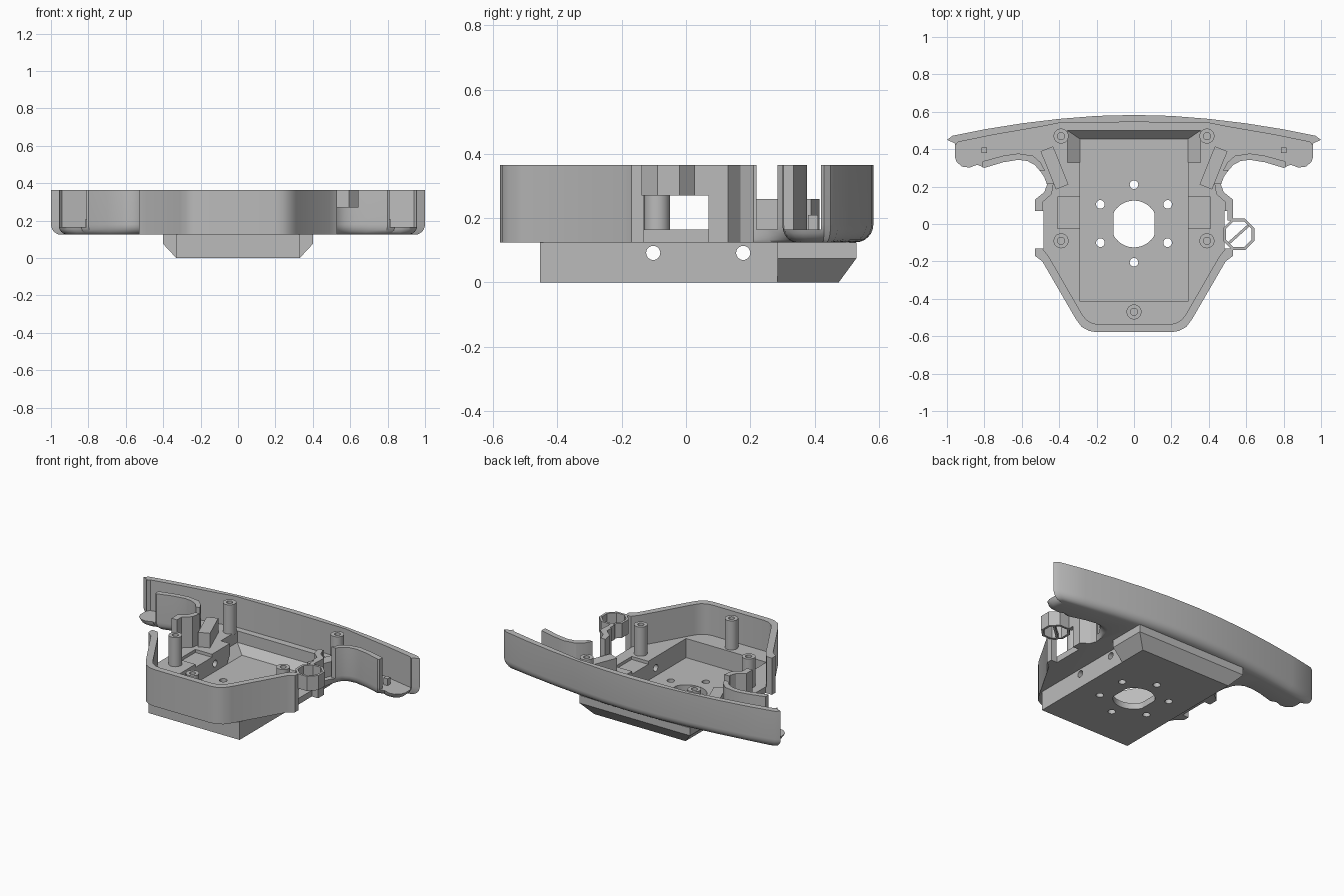
import bpy, bmesh, math
from mathutils import Vector

if "Cube" in bpy.data.objects:
    bpy.data.objects.remove(bpy.data.objects["Cube"], do_unlink=True)

grey = bpy.data.materials.new("plain grey")
grey.use_nodes = True
GREY = (0.5, 0.5, 0.5, 1)
grey.diffuse_color = GREY
grey.node_tree.nodes["Principled BSDF"].inputs["Base Color"].default_value = GREY


def stack(name, rings):
    """Closed solid through matching rings of points."""
    bm = bmesh.new()
    loops = [[bm.verts.new(p) for p in ring] for ring in rings]
    n = len(loops[0])
    for a, b in zip(loops, loops[1:]):
        for i in range(n):
            j = (i + 1) % n
            bm.faces.new((a[i], a[j], b[j], b[i]))
    bm.faces.new(loops[0][::-1])
    bm.faces.new(loops[-1])
    bmesh.ops.recalc_face_normals(bm, faces=bm.faces)
    mesh = bpy.data.meshes.new(name)
    bm.to_mesh(mesh)
    bm.free()
    mesh.materials.append(grey)
    ob = bpy.data.objects.new(name, mesh)
    bpy.context.collection.objects.link(ob)
    return ob


def prism(name, pts, z0, z1):
    return stack(name, [[(x, y, z) for x, y in pts] for z in (z0, z1)])


def rect(x0, x1, y0, y1):
    return [(x0, y0), (x1, y0), (x1, y1), (x0, y1)]


def circle(x, y, r, n=32, turn=0.0):
    return [(x + r * math.cos(turn + math.tau * i / n),
             y + r * math.sin(turn + math.tau * i / n)) for i in range(n)]


def slanted(x, y, length, width, angle):
    c, s = math.cos(angle), math.sin(angle)
    return [(x + u * c - v * s, y + u * s + v * c)
            for u, v in rect(-length / 2, length / 2, -width / 2, width / 2)]


def mirrored(half):
    return half + [(-x, y) for x, y in reversed(half) if x > 0]


def cut(ob, cutters):
    for c in cutters:
        m = ob.modifiers.new("cut", 'BOOLEAN')
        m.operation, m.solver, m.object = 'DIFFERENCE', 'EXACT', c
    bpy.context.view_layer.update()
    dg = bpy.context.evaluated_depsgraph_get()
    mesh = bpy.data.meshes.new_from_object(ob.evaluated_get(dg))
    ob.modifiers.clear()
    ob.data = mesh


def smooth(ob):
    bpy.ops.object.select_all(action='DESELECT')
    ob.select_set(True)
    bpy.context.view_layer.objects.active = ob
    bpy.ops.object.shade_smooth_by_angle(angle=math.radians(30))


FLOOR, BASE, TOP = 0.165, 0.125, 0.365

# Outer outline of the tray with its two grips, right half
outer = mirrored([
    (0, -.578), (.2, -.578), (.24, -.572), (.28, -.55), (.31, -.51), (.49, -.2),
    (.53, -.17), (.53, -.13), (.485, -.13), (.485, .07), (.53, .07), (.53, .13),
    (.48, .17), (.465, .21), (.48, .25), (.505, .285), (.53, .315), (.57, .337),
    (.62, .343), (.7, .33), (.8, .3), (.84, .315), (.88, .3), (.92, .305),
    (.95, .33), (.96, .36), (.96, .41), (.955, .43), (1, .45), (.97, .472),
    (.8, .506), (.6, .538), (.4, .562), (.2, .578), (0, .583)])


def rounded_ring(z, d):
    # The back and the grips curve in at the bottom; the front stays square
    ring = []
    for x, y in outer:
        p = Vector((x, y))
        w = min(1, max(0, (y - .22) / .08))
        p += (Vector((x * .88, .42)) - p).normalized() * d * w
        ring.append((p.x, p.y, z))
    return ring


R = 0.055
arc = [math.pi / 2 * i / 6 for i in range(7)]
tray = stack("tray_shell", [rounded_ring(BASE + R * (1 - math.cos(a)), R * (1 - math.sin(a)))
                            for a in arc] + [rounded_ring(TOP, 0)])

# Space inside the walls, running out through the side openings and grip ends
inside = prism("inside_cutter", mirrored([
    (0, -.537), (.19, -.537), (.225, -.53), (.255, -.512), (.278, -.482), (.455, -.175),
    (.49, -.13), (.6, -.13), (.6, .07), (.49, .07), (.49, .115), (.44, .16),
    (.43, .22), (.6, .22), (.6, .285), (.475, .285), (.5, .33), (.54, .365),
    (.62, .377), (.7, .365), (.81, .335), (.81, .27), (1.05, .27), (1.05, .42),
    (.955, .42), (.94, .438), (.75, .477), (.5, .52), (.4, .54), (0, .545)]), FLOOR, .6)

# Motor box below the tray, with a wider sloping section at the back
box = prism("lower_box", rect(-.33, .33, -.455, .4), 0, BASE)


def hopper(name, low, high, z0, z1, z2):
    return stack(name, [[(x, y, z) for x, y in r]
                        for r, z in ((low, z0), (high, z1), (high, z2))])


flare = hopper("lower_box_flare", rect(-.33, .33, .285, .475),
               rect(-.4, .4, .285, .53), 0, .075, BASE)

# Cavity, pockets and holes
cavity = prism("cavity_cutter", rect(-.29, .29, -.415, .455), .04, .5)
wide_cavity = hopper("wide_cavity_cutter", rect(-.29, .29, .3, .455),
                     rect(-.355, .355, .33, .5), .04, .09, .5)
pockets = [prism("pocket_cutter", rect(*sorted((s * .25, s * .41)), -.025, .145), .145, .5)
           for s in (-1, 1)]
shaft = prism("shaft_cutter", [(max(-.11, min(.11, x)), y)
                               for x, y in circle(0, 0, .125, 48, .06)], -.1, .1)
screws = [prism("screw_cutter", circle(x, y, .023, 20), -.1, .1)
          for x, y in [(0, .21), (0, -.205)] + [(s * .18, y) for s in (-1, 1) for y in (.105, -.1)]]
side_holes = [stack("side_hole_cutter", [[(x, u, v) for u, v in circle(y, .092, .022, 24)]
                                         for x in (-.6, .6)]) for y in (-.102, .178)]

# Join the two lower solids, then hollow everything
m = box.modifiers.new("join", 'BOOLEAN')
m.operation, m.solver, m.object = 'UNION', 'EXACT', flare
cut(box, [cavity, wide_cavity, shaft] + screws + side_holes)
cut(tray, [inside, cavity, wide_cavity] + pockets)
helpers = [inside, cavity, wide_cavity, shaft, flare] + pockets + screws + side_holes
finished = [tray, box]

# Screw posts
for i, (x, y) in enumerate([(.39, .47), (-.39, .47), (.39, -.09), (-.39, -.09), (0, -.47)]):
    post = prism(f"screw_post_{i + 1}", circle(x, y, .04), FLOOR - .01, .355)
    bore = prism("bore_cutter", circle(x, y, .019, 20), .2, .5)
    cut(post, [bore])
    helpers.append(bore)
    finished.append(post)

# Slanted blocks and small lugs by the grips
for side, s in (("left", 1), ("right", -1)):
    finished.append(prism(f"{side}_slanted_block",
                          slanted(s * .425, .3, .22, .072, math.radians(90 - s * 22)),
                          FLOOR - .01, .26))
    finished.append(prism(f"{side}_grip_lug", slanted(s * .8, .395, .03, .03, 0),
                          FLOOR - .01, .21))

# Octagonal holder on the left side, with its arm and inner web
holder = prism("octagon_holder", circle(.56, -.055, .09, 8, math.pi / 8), .27, TOP)
hole = prism("holder_cutter", circle(.56, -.055, .074, 8, math.pi / 8), .2, .5)
cut(holder, [hole])
helpers.append(hole)
web = prism("holder_web", slanted(.56, -.055, .15, .014, math.radians(42)), .27, .3)
arm = prism("holder_arm", rect(.5, .528, .02, .08), .27, TOP)
finished += [holder, web, arm]

for h in helpers:
    bpy.data.objects.remove(h, do_unlink=True)
for ob in finished:
    smooth(ob)
